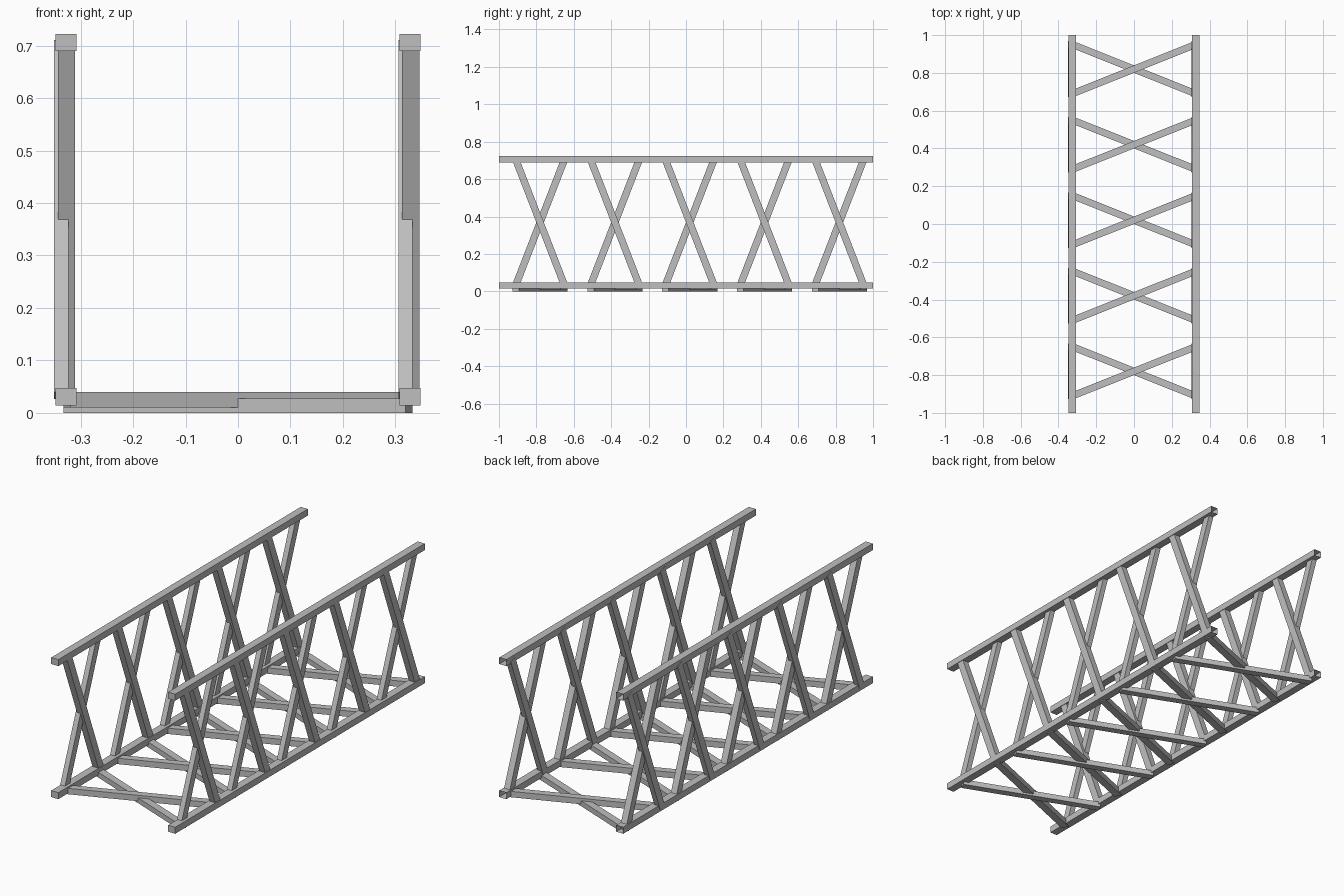
import bpy
import bmesh
from mathutils import Vector, Matrix

cube = bpy.data.objects.get("Cube")
if cube:
    bpy.data.objects.remove(cube, do_unlink=True)

# Single steel colour
steel = bpy.data.materials.new("steel_grey")
steel.use_nodes = True
GREY = (0.52, 0.52, 0.52, 1)
steel.diffuse_color = GREY
steel.node_tree.nodes["Principled BSDF"].inputs["Base Color"].default_value = GREY


def finish(name, bm):
    mesh = bpy.data.meshes.new(name)
    bm.to_mesh(mesh)
    bm.free()
    mesh.materials.append(steel)
    obj = bpy.data.objects.new(name, mesh)
    bpy.context.collection.objects.link(obj)
    return obj


def bar(name, start, end, width, depth, depth_axis):
    """Square-cut bar between two points; depth runs along depth_axis."""
    start, end = Vector(start), Vector(end)
    along = (end - start).normalized()
    normal = Vector(depth_axis)
    side = normal.cross(along)
    rot = Matrix((side, normal, along)).transposed().to_4x4()
    size = Matrix.Diagonal((width, depth, (end - start).length, 1))
    bm = bmesh.new()
    bmesh.ops.create_cube(bm, size=1,
                          matrix=Matrix.Translation((start + end) / 2) @ rot @ size)
    return finish(name, bm)


def chord(name, x, z):
    """Long rail: closed at the front, hollow and open at the back."""
    bm = bmesh.new()
    bmesh.ops.create_cube(bm, size=1, matrix=Matrix.Translation((x, 0, z))
                          @ Matrix.Diagonal((0.04, 2, 0.033, 1)))
    bm.normal_update()
    back = [f for f in bm.faces if f.normal.y > 0.9]
    bmesh.ops.inset_region(bm, faces=back, thickness=0.004)
    bmesh.ops.translate(bm, verts=back[0].verts, vec=(0, -1.98, 0))
    return finish(name, bm)


CHORD_X, LOW_Z, HIGH_Z = 0.328, 0.031, 0.706
BAYS = [-0.78 + 0.4 * i for i in range(5)]
RUN = 0.13      # half the lengthwise run of each diagonal

# Four long rails
for side, x in (("right", -CHORD_X), ("left", CHORD_X)):
    chord(f"{side}_lower_rail", x, LOW_Z)
    chord(f"{side}_upper_rail", x, HIGH_Z)

# Crossed diagonals on each side wall and on the floor, bay by bay
for n, y in enumerate(BAYS, 1):
    for side, x in (("right", -CHORD_X), ("left", CHORD_X)):
        inner, outer = x - 0.009, x + 0.001
        bar(f"{side}_rising_brace_{n}", (inner, y - RUN, 0.033),
            (inner, y + RUN, 0.704), 0.038, 0.027, (1, 0, 0))
        bar(f"{side}_falling_brace_{n}", (outer, y + RUN, 0.033),
            (outer, y - RUN, 0.704), 0.038, 0.033, (1, 0, 0))
    bar(f"floor_lower_brace_{n}", (0.326, y - RUN, 0.0135),
        (-0.326, y + RUN, 0.0135), 0.037, 0.027, (0, 0, 1))
    bar(f"floor_upper_brace_{n}", (-0.326, y - RUN, 0.025),
        (0.326, y + RUN, 0.025), 0.037, 0.030, (0, 0, 1))
